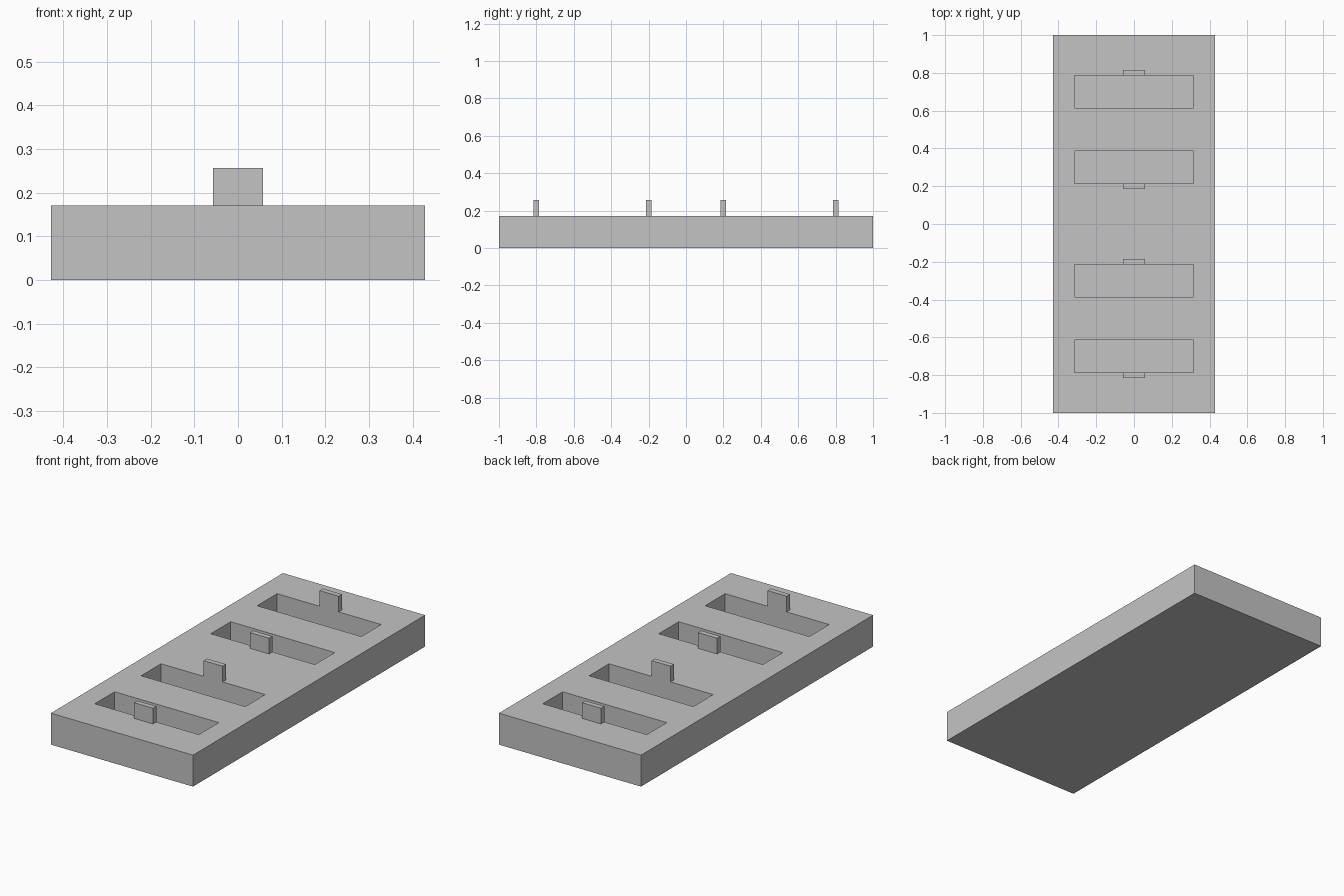
import bpy
import bmesh

cube = bpy.data.objects.get("Cube")
if cube:
    bpy.data.objects.remove(cube, do_unlink=True)

U = 1 / 35  # module: the plate is 70 x 30 x 6 modules
HEIGHT, FLOOR, TAB_HEIGHT = 6, 1, 3

grey = bpy.data.materials.new("plain_grey")
grey.use_nodes = True
grey.diffuse_color = (0.55, 0.55, 0.55, 1)
grey.node_tree.nodes["Principled BSDF"].inputs["Base Color"].default_value = grey.diffuse_color


def box(name, size, centre):
    """Flat-faced box, sized and placed in modules."""
    bm = bmesh.new()
    bmesh.ops.create_cube(bm, size=1)
    for v in bm.verts:
        v.co = [(c * s + o) * U for c, s, o in zip(v.co, size, centre)]
    mesh = bpy.data.meshes.new(name)
    bm.to_mesh(mesh)
    bm.free()
    mesh.materials.append(grey)
    obj = bpy.data.objects.new(name, mesh)
    bpy.context.collection.objects.link(obj)
    return obj


# Base plate
plate = box("base_plate", (30, 70, HEIGHT), (0, 0, HEIGHT / 2))

# Four blind slots in two facing pairs, each with a tab on its outer edge
for pair, pair_y in (("front", -17.5), ("back", 17.5)):
    for place, side in (("near", -1), ("far", 1)):
        slot_y = pair_y + side * 7
        cutter = box(f"{pair}_{place}_slot_cutter", (22, 6, HEIGHT),
                     (0, slot_y, FLOOR + HEIGHT / 2))
        cutter.hide_render = True
        cutter.hide_set(True)
        cut = plate.modifiers.new(f"{pair}_{place}_slot", 'BOOLEAN')
        cut.operation = 'DIFFERENCE'
        cut.solver = 'EXACT'
        cut.object = cutter
        box(f"{pair}_{place}_tab", (4, 1, TAB_HEIGHT),
            (0, slot_y + side * 3.5, HEIGHT + TAB_HEIGHT / 2))
